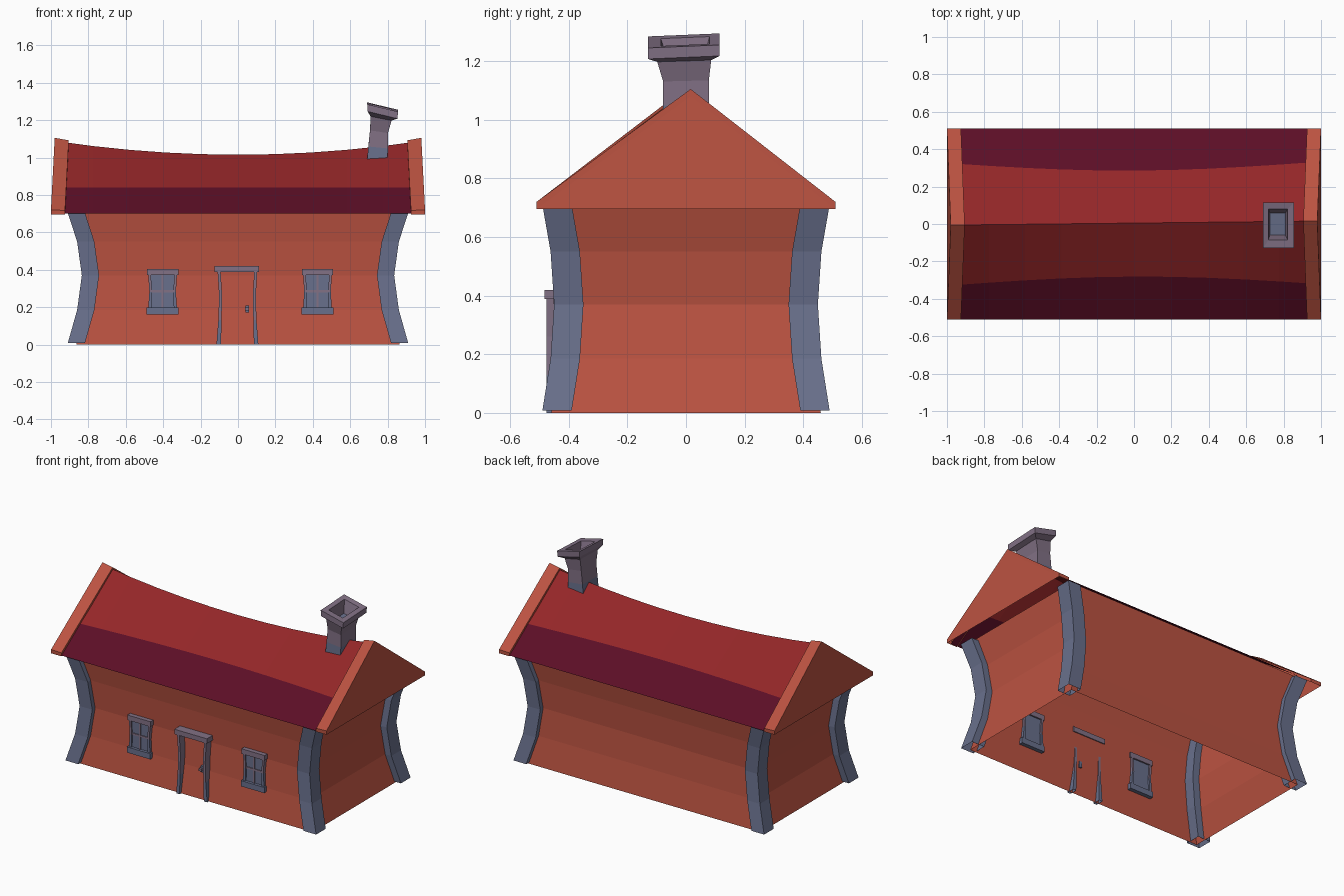
import bpy, bmesh
from mathutils import Vector

if "Cube" in bpy.data.objects:
    bpy.data.objects.remove(bpy.data.objects["Cube"])


def material(name, rgb):
    m = bpy.data.materials.new(name)
    m.diffuse_color = (*rgb, 1)
    m.use_nodes = True
    m.node_tree.nodes["Principled BSDF"].inputs["Base Color"].default_value = m.diffuse_color
    return m


BRICK = material("brick_orange", (0.50, 0.086, 0.053))
RED = material("roof_red", (0.296, 0.0194, 0.0212))
MAROON = material("dark_maroon", (0.107, 0.0044, 0.0194))
SLATE = material("slate_blue", (0.141, 0.162, 0.262))
MAUVE = material("mauve_grey", (0.223, 0.165, 0.235))


def finish(bm, name, mats, fix_normals=True):
    if fix_normals:
        bmesh.ops.recalc_face_normals(bm, faces=bm.faces)
    me = bpy.data.meshes.new(name)
    bm.to_mesh(me)
    bm.free()
    for m in mats:
        me.materials.append(m)
    ob = bpy.data.objects.new(name, me)
    bpy.context.collection.objects.link(ob)
    return ob


def loft(name, rings, mats, rule=None, cap_top=False, closed=True):
    """Bridge successive rings of points; rule(i) gives the material of band i."""
    bm = bmesh.new()
    vs = [[bm.verts.new(p) for p in r] for r in rings]
    n = len(rings[0])
    for i in range(len(vs) - 1):
        for j in range(n if closed else n - 1):
            k = (j + 1) % n
            f = bm.faces.new((vs[i][j], vs[i][k], vs[i + 1][k], vs[i + 1][j]))
            f.material_index = rule(i) if rule else 0
    if cap_top:
        f = bm.faces.new(vs[-1])
        f.material_index = rule(len(vs) - 1) if rule else 0
    return finish(bm, name, mats)


def rect(x0, x1, y0, y1, z):
    return [(x0, y0, z), (x1, y0, z), (x1, y1, z), (x0, y1, z)]


def box(name, x0, x1, y0, y1, z0, z1, mat):
    bm = bmesh.new()
    bmesh.ops.create_cube(bm, size=1)
    for v in bm.verts:
        v.co = Vector((x0 if v.co.x < 0 else x1,
                       y0 if v.co.y < 0 else y1,
                       z0 if v.co.z < 0 else z1))
    return finish(bm, name, [mat])


# Waisted outline of the corner posts: height, half width, half depth
WAIST = [(0.008, 0.91, 0.49), (0.185, 0.86, 0.462), (0.37, 0.835, 0.45),
         (0.55, 0.86, 0.462), (0.71, 0.912, 0.49)]

# Walls: open at the bottom, following the posts slightly inset
rings = []
for i, (z, hx, hy) in enumerate(WAIST):
    z = 0.0 if i == 0 else (0.725 if i == 4 else z)
    a, b = hx - 0.045, hy - 0.03
    rings.append(rect(-a, a, -b, b, z))
loft("walls", rings, [BRICK])

# Four bowed corner posts
for sx, nx in ((-1, "left"), (1, "right")):
    for sy, ny in ((-1, "front"), (1, "back")):
        rings = [rect(sx * hx, sx * (hx - 0.092), sy * hy, sy * (hy - 0.1), z)
                 for z, hx, hy in WAIST]
        loft(f"corner_post_{ny}_{nx}", rings, [SLATE], cap_top=True)


def ridge(x):
    return 0.005 + 0.011 * x, 1.015 + 0.065 * (x / 0.92) ** 2


# Sagging roof sheet with a darker band above the eaves
bm = bmesh.new()
cols = []
for i in range(11):
    x = -0.97 + 1.94 * i / 10
    ry, rz = ridge(x)
    t = 0.14 / (rz - 0.7)
    pts = [(x, -0.51, 0.7), (x, -0.51 + t * (ry + 0.51), 0.84), (x, ry, rz),
           (x, 0.51 - t * (0.51 - ry), 0.84), (x, 0.51, 0.7)]
    cols.append([bm.verts.new(p) for p in pts])
for a, b in zip(cols, cols[1:]):
    for j in range(4):
        f = bm.faces.new((a[j], b[j], b[j + 1], a[j + 1]))
        f.material_index = 1 if j in (0, 3) else 0
finish(bm, "roof", [RED, MAROON], fix_normals=False)

# Gable ends: raised coping strip along the slopes plus a triangular face
for s, side in ((-1, "left"), (1, "right")):
    ry = ridge(s)[0]

    def eave(y):
        return [(s * 1.0, y, 0.695), (s * 1.0, y, 0.72),
                (s * 0.925, y, 0.717), (s * 0.925, y, 0.695)]

    apex = [(s * 0.981, ry, 1.08), (s * 0.98, ry, 1.105),
            (s * 0.905, ry, 1.092), (s * 0.905, ry, 1.05)]
    rows = [eave(-0.51), apex, eave(0.51)]
    bm = bmesh.new()
    vs = [[bm.verts.new(p) for p in r] for r in rows]
    for a, b in zip(vs, vs[1:]):
        for j in range(3):
            bm.faces.new((a[j], a[j + 1], b[j + 1], b[j]))
    bm.faces.new([r[0] for r in vs])
    bm.faces.new(vs[0])
    bm.faces.new(vs[2])
    finish(bm, f"gable_{side}", [BRICK])

# Crooked chimney: z, centre x, centre y, half width, half depth, lean
STACK = [(0.98, 0.745, 0, 0.055, 0.08, 0.05), (1.055, 0.749, 0, 0.052, 0.078, 0.1),
         (1.14, 0.754, 0, 0.048, 0.078, 0.15), (1.212, 0.765, -0.006, 0.056, 0.092, 0.2),
         (1.232, 0.773, -0.007, 0.08, 0.122, 0.24), (1.27, 0.773, -0.007, 0.082, 0.122, 0.24),
         (1.268, 0.77, -0.003, 0.052, 0.083, 0.24), (1.19, 0.768, 0, 0.042, 0.06, 0.2)]
rings = []
for z, cx, cy, hx, hy, lean in STACK:
    ring = rect(cx - hx, cx + hx, cy - hy, cy + hy, z)
    rings.append([(x, y, z - lean * (x - cx) + 0.25 * lean * (y - cy) * 0.7)
                  for x, y, z in ring])
loft("chimney", rings, [MAUVE, SLATE], rule=lambda i: 1 if i in (0, 7) else 0, cap_top=True)

# Windows: pane, side frames, glazing bars, lintel and sill
for cx, side in ((-0.403, "left"), (0.425, "right")):
    box(f"window_pane_{side}", cx - 0.07, cx + 0.07, -0.437, -0.42, 0.19, 0.38, SLATE)
    for s in (-1, 1):
        rings = [rect(cx + s * o, cx + s * i, -0.446, -0.41, z)
                 for z, o, i in ((0.19, 0.077, 0.06), (0.28, 0.071, 0.057), (0.38, 0.077, 0.063))]
        loft(f"window_side_{side}", rings, [MAUVE, SLATE], rule=lambda i: 1 - i)
    box(f"window_bar_upright_{side}", cx - 0.005, cx + 0.005, -0.442, -0.43, 0.195, 0.375, MAUVE)
    box(f"window_bar_cross_{side}", cx - 0.065, cx + 0.065, -0.442, -0.43, 0.279, 0.291, MAUVE)
    box(f"window_lintel_{side}", cx - 0.084, cx + 0.084, -0.452, -0.41, 0.372, 0.405, MAUVE)
    box(f"window_sill_{side}", cx - 0.085, cx + 0.085, -0.456, -0.41, 0.16, 0.197, SLATE)

# Door frame with bent jambs, lintel and handle
for s, side in ((-1, "left"), (1, "right")):
    rings = [rect(s * o - 0.003, s * i - 0.003, -0.476, -0.425, z)
             for z, o, i in ((0.0, 0.112, 0.088), (0.13, 0.102, 0.085),
                             (0.26, 0.098, 0.082), (0.39, 0.106, 0.09))]
    loft(f"door_jamb_{side}", rings, [MAUVE, SLATE], rule=lambda i: 1 if i == 0 else 0)
box("door_lintel", -0.125, 0.112, -0.482, -0.415, 0.388, 0.42, MAUVE)
box("door_handle_plate", 0.041, 0.06, -0.446, -0.425, 0.17, 0.21, SLATE)
box("door_handle", 0.038, 0.058, -0.462, -0.44, 0.182, 0.198, MAUVE)
